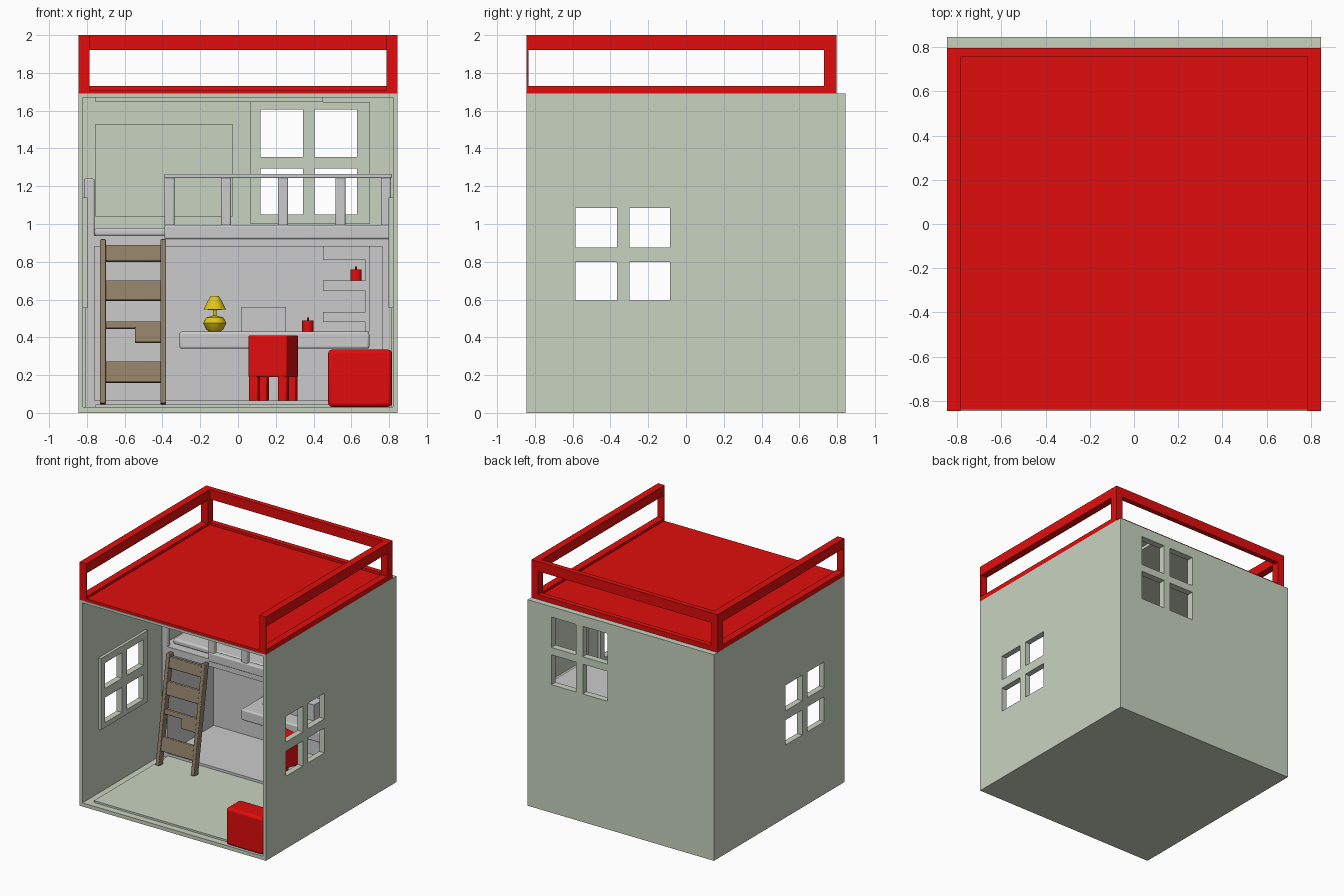
import bpy, bmesh, math
from mathutils import Matrix, Vector

if "Cube" in bpy.data.objects:
    bpy.data.objects.remove(bpy.data.objects["Cube"])


def mat(name, rgb):
    m = bpy.data.materials.new(name)
    m.diffuse_color = (*rgb, 1)
    m.use_nodes = True
    m.node_tree.nodes["Principled BSDF"].inputs["Base Color"].default_value = m.diffuse_color
    return m


WALL = mat("sage", (0.58, 0.65, 0.53))
RED = mat("red", (0.75, 0.004, 0.004))
WOOD = mat("wood", (0.29, 0.22, 0.145))
YELLOW = mat("yellow", (0.75, 0.55, 0.01))


def boxes(name, spans, material=None, bevel=0.0):
    """One object from boxes given as (x0, x1, y0, y1, z0, z1)."""
    bm = bmesh.new()
    for x0, x1, y0, y1, z0, z1 in spans:
        m = Matrix.Translation(((x0 + x1) / 2, (y0 + y1) / 2, (z0 + z1) / 2))
        bmesh.ops.create_cube(bm, size=1, matrix=m @ Matrix.Diagonal((x1 - x0, y1 - y0, z1 - z0, 1)))
    me = bpy.data.meshes.new(name)
    bm.to_mesh(me)
    bm.free()
    ob = bpy.data.objects.new(name, me)
    bpy.context.collection.objects.link(ob)
    if material:
        me.materials.append(material)
    if bevel:
        b = ob.modifiers.new("bevel", 'BEVEL')
        b.width, b.segments = bevel, 3
        smooth(ob)
    return ob


def smooth(ob):
    bpy.ops.object.select_all(action='DESELECT')
    bpy.context.view_layer.objects.active = ob
    ob.select_set(True)
    bpy.ops.object.shade_smooth_by_angle(angle=math.radians(35))


def lathe(name, profile, loc, material, n=24):
    """Spin a closed (radius, z) profile round a vertical axis."""
    bm = bmesh.new()
    rings = [[bm.verts.new((r * math.cos(math.tau * i / n), r * math.sin(math.tau * i / n), z))
              for i in range(n)] for r, z in profile]
    for a, b in zip(rings, rings[1:]):
        for i in range(n):
            j = (i + 1) % n
            bm.faces.new((a[i], a[j], b[j], b[i]))
    bm.faces.new(rings[0][::-1])
    bm.faces.new(rings[-1])
    me = bpy.data.meshes.new(name)
    bm.to_mesh(me)
    bm.free()
    me.materials.append(material)
    ob = bpy.data.objects.new(name, me)
    bpy.context.collection.objects.link(ob)
    ob.location = loc
    smooth(ob)
    return ob


def cut(ob, cutter):
    m = ob.modifiers.new("cut", 'BOOLEAN')
    m.operation, m.solver, m.object = 'DIFFERENCE', 'EXACT', cutter
    bpy.context.view_layer.objects.active = ob
    bpy.ops.object.modifier_apply(modifier=m.name)


# house shell with four-pane windows in both sides and the back
side_y, side_z = [(-0.585, -0.365), (-0.30, -0.085)], [(0.595, 0.80), (0.875, 1.085)]
back_x, back_z = [(0.12, 0.345), (0.405, 0.63)], [(1.05, 1.295), (1.355, 1.605)]
shell = boxes("house_shell", [(-0.845, 0.845, -0.845, 0.845, 0, 1.69)], WALL)
room = boxes("room_cutter", [(-0.82, 0.82, -1, 0.815, 0.03, 1.67)])
panes = boxes("pane_cutter",
              [(-1, 1, *y, *z) for y in side_y for z in side_z]
              + [(*x, 0.7, 1, *z) for x in back_x for z in back_z])
frames = [boxes("left_window_frame", [(-0.822, -0.797, -0.64, -0.03, 0.555, 1.14)], WALL),
          boxes("right_window_frame", [(0.797, 0.822, -0.64, -0.03, 0.555, 1.14)], WALL),
          boxes("back_window_frame", [(0.065, 0.695, 0.79, 0.817, 1.0, 1.645)], WALL)]
cut(shell, room)
for part in [shell] + frames:
    cut(part, panes)
for c in (room, panes):
    bpy.data.objects.remove(c)

# thin raised panels on floor, ceiling and back wall
boxes("floor_panel", [(-0.755, 0.76, -0.79, 0.17, 0.029, 0.045)], WALL)
boxes("ceiling_panel", [(-0.755, 0.45, -0.79, 0.78, 1.645, 1.671)], WALL)
boxes("wall_panel", [(-0.755, -0.03, 0.795, 0.817, 1.04, 1.53)], WALL)

# red roof deck with curb, posts and handrails
boxes("roof_deck", [(-0.845, 0.845, -0.84, 0.797, 1.69, 1.71)], RED)
boxes("roof_back_railing", [(-0.845, 0.845, 0.755, 0.797, 1.69, 1.73),
                            (-0.845, 0.845, 0.755, 0.797, 1.92, 2.0)], RED)
for s, side in ((-1, "left"), (1, "right")):
    x = sorted((s * 0.785, s * 0.845))
    boxes(side + "_roof_railing", [(*x, -0.84, 0.755, 1.69, 1.73),
                                   (*x, -0.84, 0.755, 1.92, 2.0),
                                   (*x, -0.845, -0.835, 1.69, 2.0),
                                   (*x, 0.73, 0.797, 1.73, 1.92)], RED)

# loft unit: floor, back, sides and deck
boxes("loft_base", [(-0.80, 0.81, 0.17, 0.81, 0.03, 0.065)])
boxes("loft_back", [(-0.80, 0.81, 0.77, 0.81, 0.06, 0.92)])
boxes("loft_sides", [(-0.81, -0.76, 0.17, 0.81, 0.03, 0.92),
                     (0.765, 0.815, 0.17, 0.81, 0.03, 0.92)])
boxes("loft_deck", [(-0.81, 0.815, 0.17, 0.81, 0.88, 0.94)])
boxes("mattress", [(-0.76, 0.76, 0.24, 0.79, 0.935, 0.98)], None, 0.015)

# loft guard rail with a gap for the ladder
boxes("loft_beam", [(-0.39, 0.815, 0.165, 0.215, 0.92, 0.995)], None, 0.01)
boxes("guard_posts", [(x, x + 0.053, 0.17, 0.21, 0.98, 1.25)
                      for x in (-0.39, -0.09, 0.212, 0.515, 0.757)], None, 0.008)
boxes("guard_rail", [(-0.39, 0.815, 0.168, 0.212, 1.243, 1.265)], None, 0.006)
boxes("left_guard_post", [(-0.815, -0.76, 0.17, 0.21, 0.92, 1.24)], None, 0.008)

# leaning ladder, modelled upright then tilted
ladder = boxes("ladder", [(x, x + 0.03, -0.03, 0.03, 0, 0.88) for x in (-0.73, -0.41)]
               + [(-0.71, -0.39, -0.02, 0.02, z0, z1) for z0, z1 in
                  ((0.115, 0.225), (0.555, 0.66), (0.765, 0.85), (0.405, 0.44))]
               + [(-0.545, -0.39, -0.02, 0.02, 0.33, 0.42)], WOOD, 0.006)
ladder.location = (0, 0.0, 0.047)
ladder.rotation_euler.x = -math.atan2(0.14, 0.87)

# desk and shelves under the loft
boxes("desk", [(-0.31, 0.695, 0.48, 0.775, 0.34, 0.43)], None, 0.012)
boxes("shelves", [(0.45, 0.695, 0.57, 0.775, z0, z1) for z0, z1 in
                  ((0.48, 0.535), (0.645, 0.70), (0.81, 0.88))]
      + [(0.675, 0.695, 0.57, 0.775, 0.43, 0.88)])
boxes("desk_book", [(0.015, 0.255, 0.62, 0.74, 0.43, 0.56)])

# lamp and two candles
lathe("lamp", [(0.03, 0), (0.045, 0.012), (0.062, 0.045), (0.045, 0.075), (0.01, 0.085),
               (0.01, 0.115), (0.06, 0.117), (0.03, 0.175), (0.02, 0.19)],
      (-0.123, 0.6, 0.43), YELLOW)
for name, loc in (("desk_candle", (0.37, 0.58, 0.43)), ("shelf_candle", (0.625, 0.64, 0.70))):
    lathe(name, [(0.03, 0), (0.03, 0.06), (0.005, 0.06), (0.005, 0.075)], loc, RED, 16)

# turned stool with four legs
legs = [(x, x + 0.05, y, y + 0.05, -0.005, 0.14) for x in (-0.105, 0.055) for y in (-0.105, 0.055)]
stool = boxes("stool", [(-0.107, 0.107, -0.107, 0.107, 0.125, 0.345)] + legs, RED, 0.008)
stool.location = (0.187, 0.31, 0.065)
stool.rotation_euler.z = math.radians(-17)

# storage chest at the front corner
boxes("chest", [(0.477, 0.815, -0.84, -0.66, 0.032, 0.335)], RED, 0.02)
